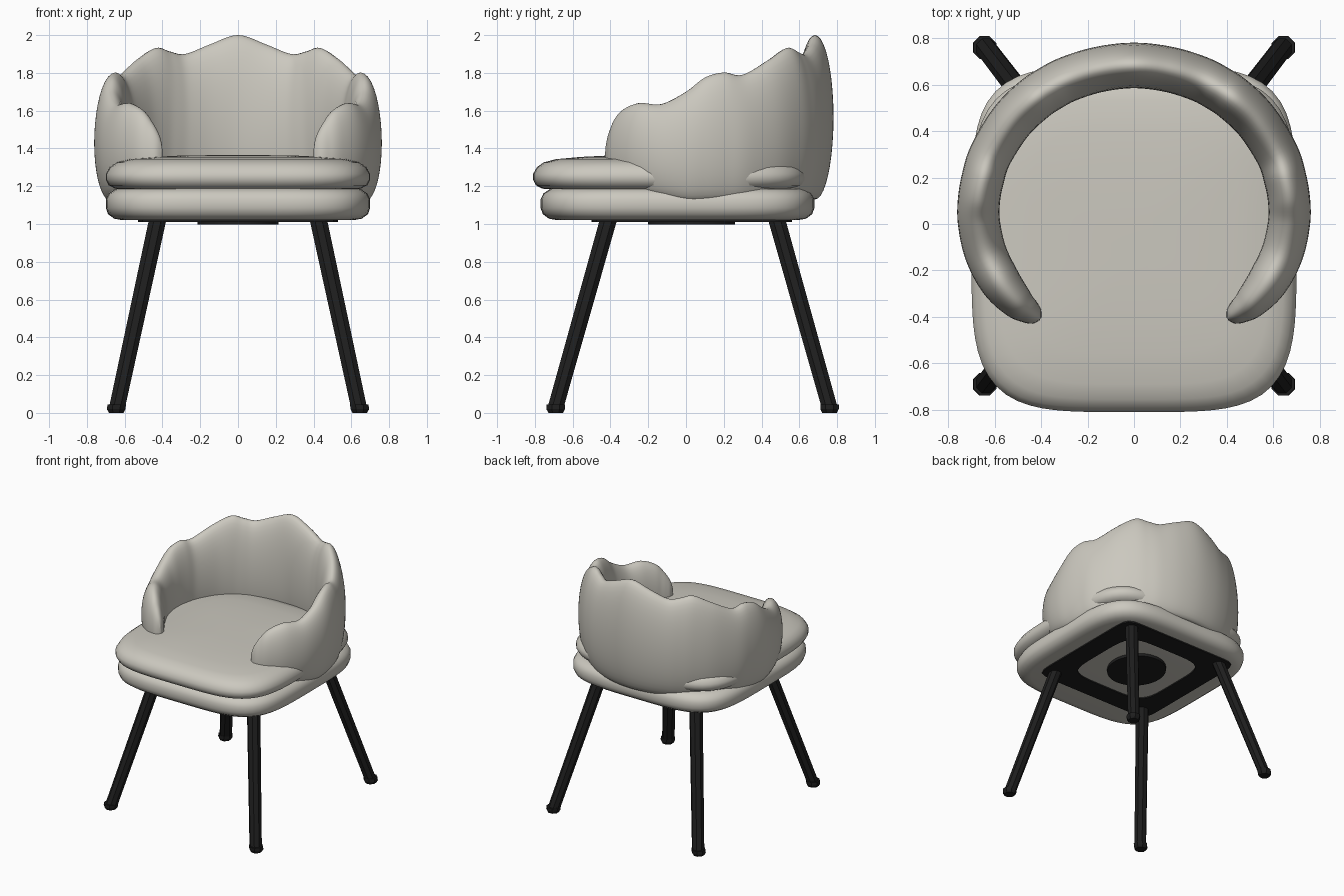
import bpy, bmesh, math
from mathutils import Vector

if "Cube" in bpy.data.objects:
    bpy.data.objects.remove(bpy.data.objects["Cube"])


def material(name, rgb):
    m = bpy.data.materials.new(name)
    m.diffuse_color = (*rgb, 1)
    m.use_nodes = True
    m.node_tree.nodes["Principled BSDF"].inputs["Base Color"].default_value = m.diffuse_color
    return m


FABRIC = material("warm grey fabric", (0.60, 0.58, 0.52))
BLACK = material("black wood", (0.013, 0.013, 0.013))


def loft(name, rings, mat, angle=None, loop=False):
    """Skin a list of equal-length closed rings; cap the ends unless looped."""
    bm = bmesh.new()
    vs = [[bm.verts.new(p) for p in r] for r in rings]
    n = len(rings[0])
    pairs = list(zip(vs, vs[1:])) + ([(vs[-1], vs[0])] if loop else [])
    for a, b in pairs:
        for i in range(n):
            j = (i + 1) % n
            bm.faces.new((a[i], a[j], b[j], b[i]))
    if not loop:
        bm.faces.new(vs[0][::-1])
        bm.faces.new(vs[-1])
    bmesh.ops.recalc_face_normals(bm, faces=bm.faces)
    me = bpy.data.meshes.new(name)
    bm.to_mesh(me)
    bm.free()
    me.materials.append(mat)
    ob = bpy.data.objects.new(name, me)
    bpy.context.collection.objects.link(ob)
    if angle:
        bpy.context.view_layer.objects.active = ob
        ob.select_set(True)
        bpy.ops.object.shade_smooth_by_angle(angle=math.radians(angle))
        ob.select_set(False)
    return ob


def squircle(hx, hy, cy, z, power, n=96):
    pts = []
    for i in range(n):
        c, s = math.cos(2 * math.pi * i / n), math.sin(2 * math.pi * i / n)
        r = (abs(c) ** power + abs(s) ** power) ** (-1 / power)
        pts.append((hx * r * c, cy + hy * r * s, z))
    return pts


# Seat base and cushion: squircle outlines stacked as (inset, height)
base = [(.6, 1.02), (.09, 1.02), (.045, 1.028), (.012, 1.052), (0, 1.085), (0, 1.13),
        (.015, 1.162), (.05, 1.185), (.1, 1.19), (.6, 1.19)]
cushion = [(.6, 1.182), (.12, 1.182), (.05, 1.187), (.015, 1.205), (0, 1.235), (0, 1.265),
           (.02, 1.30), (.055, 1.326), (.12, 1.343), (.25, 1.355), (.39, 1.362), (.6, 1.365)]
loft("seat_base", [squircle(.70 - i, .725 - i, -.045, z, 4.3) for i, z in base], FABRIC, 50)
loft("seat_cushion", [squircle(.70 - i, .73 - i, -.08, z, 4.2) for i, z in cushion], FABRIC, 50)

# Scalloped wrap-around back: x, y, half thickness, top, bottom from centre back to arm tip
half = [(0, .683, .098, 2.0, 1.13), (.15, .666, .098, 1.95, 1.13), (.28, .626, .098, 1.90, 1.13),
        (.36, .585, .098, 1.913, 1.13), (.435, .534, .098, 1.932, 1.13),
        (.53, .44, .096, 1.87, 1.125), (.617, .30, .093, 1.79, 1.12), (.65, .20, .092, 1.802, 1.12),
        (.668, .10, .091, 1.775, 1.12), (.667, 0, .091, 1.70, 1.12),
        (.637, -.13, .091, 1.635, 1.14), (.575, -.25, .088, 1.64, 1.16),
        (.505, -.335, .073, 1.60, 1.18), (.455, -.375, .055, 1.535, 1.2),
        (.42, -.398, .036, 1.47, 1.22), (.403, -.408, .008, 1.41, 1.25)]
rows = [(-r[0], *r[1:]) for r in half[:0:-1]] + half


def spline(pts, steps):
    """Catmull-Rom through rows of any length."""
    out = []
    for k in range(len(pts) - 1):
        p = [pts[max(0, min(len(pts) - 1, k + d))] for d in (-1, 0, 1, 2)]
        for s in range(steps):
            t = s / steps
            out.append([.5 * (2 * b + (c - a) * t + (2 * a - 5 * b + 4 * c - d) * t * t
                              + (3 * b - a - 3 * c + d) * t ** 3) for a, b, c, d in zip(*p)])
    return out + [list(pts[-1])]


path = spline(rows, 6)
rings = []
for k, (x, y, w, top, bot) in enumerate(path):
    a, b = path[max(k - 1, 0)], path[min(k + 1, len(path) - 1)]
    t = Vector((b[0] - a[0], b[1] - a[1])).normalized()
    nx, ny = -t.y, t.x
    ring = []
    for i in range(40):
        u = 2 * math.pi * i / 40
        o = w * math.cos(u)
        ring.append((x + nx * o, y + ny * o, (top + bot) / 2 + (top - bot) / 2 * math.sin(u)))
    rings.append(ring)
loft("scalloped_back", rings, FABRIC, 80)

# Underside frame with an open middle, and the round mounting plate
frame = [squircle(.53, .53, .03, 1.021, 14), squircle(.53, .53, .03, 1.010, 14),
         squircle(.36, .36, .03, 1.010, 5), squircle(.36, .36, .03, 1.021, 5)]
loft("underside_frame", frame, BLACK, loop=True)
loft("underside_disc", [squircle(.215, .23, .03, z, 2, 48) for z in (1.022, .998)], BLACK, 30)


# Splayed eight-sided legs with slightly wider feet
def octagon(x, y, z, r):
    return [(x + r * math.cos(math.pi * (i + .5) / 4), y + r * math.sin(math.pi * (i + .5) / 4), z)
            for i in range(8)]


for side, sx in (("left", -1), ("right", 1)):
    for place, yt, yb in (("front", -.41, -.69), ("back", .48, .76)):
        loft(f"{place}_{side}_leg", [octagon(sx * .425, yt, 1.025, .05),
                                     octagon(sx * .64, yb, .03, .046)], BLACK)
        loft(f"{place}_{side}_foot", [octagon(sx * .645, yb, 0, .042), octagon(sx * .645, yb, .02, .053),
                                      octagon(sx * .642, yb, .045, .053)], BLACK)
